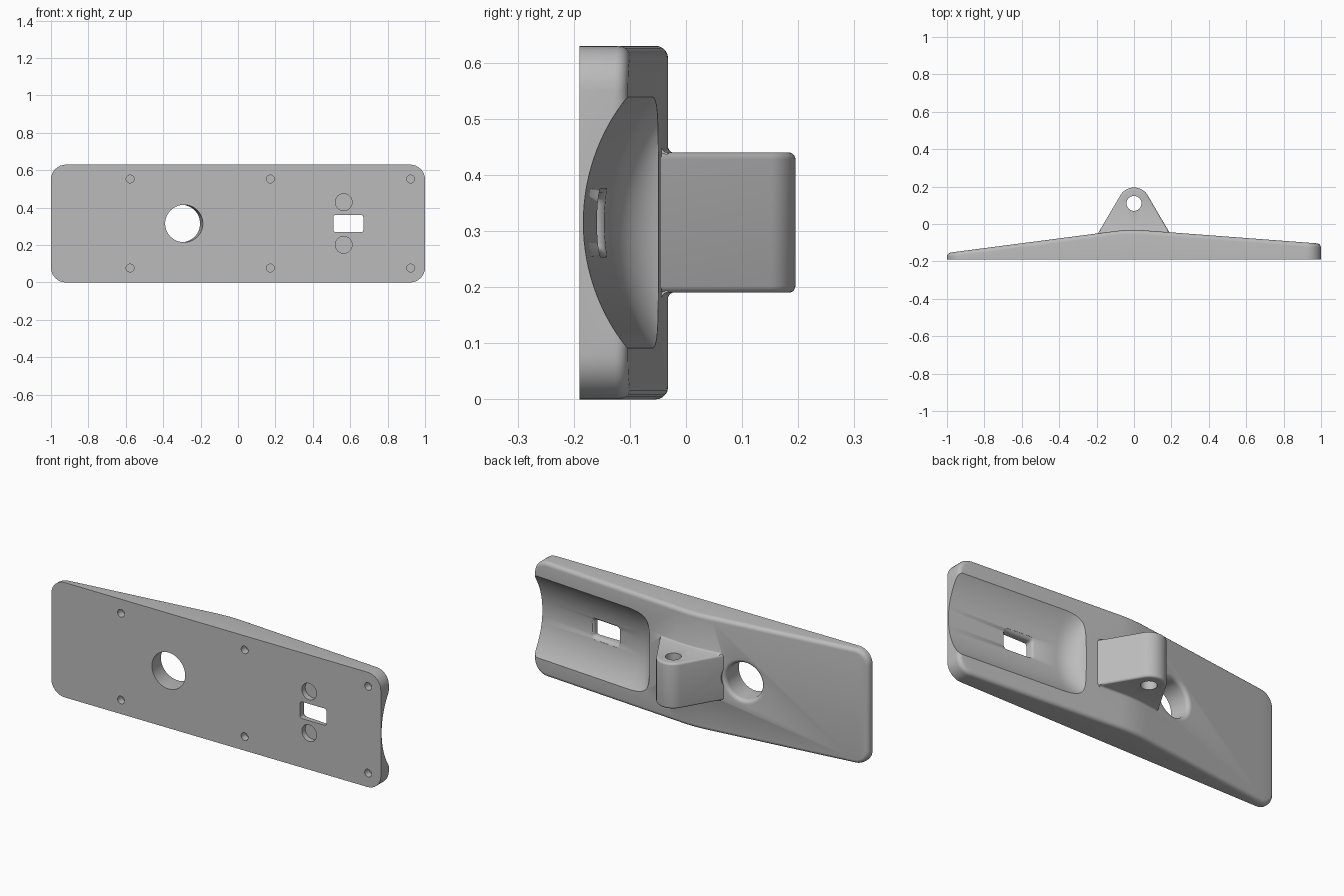
import bpy, bmesh
from math import sin, cos, pi, sqrt, radians

cube = bpy.data.objects.get("Cube")
if cube:
    bpy.data.objects.remove(cube)

MID, FRONT, SLOPE = 0.315, -0.19, 0.075
grey = bpy.data.materials.new("plain_grey")
grey.use_nodes = True
grey.diffuse_color = (0.5, 0.5, 0.5, 1)
grey.node_tree.nodes["Principled BSDF"].inputs["Base Color"].default_value = (0.5, 0.5, 0.5, 1)


def back(x):
    """Depth of the sloping back with its softened ridge."""
    a, b = -0.155 + 0.13 * (x + 1), -0.105 + SLOPE * (1 - x)
    k = 0.016
    h = max(0, k - abs(a - b)) / k
    return min(a, b) - h * h * k / 4


def loft(name, rings, strips=False):
    """Skin closed rings; strips caps the ends with column quads."""
    bm = bmesh.new()
    rows = [[bm.verts.new(p) for p in ring] for ring in rings]
    n = len(rows[0])
    for r, s in zip(rows, rows[1:]):
        for i in range(n):
            bm.faces.new((r[i], r[(i + 1) % n], s[(i + 1) % n], s[i]))
    for r in (rows[0], rows[-1]):
        if strips:
            for i in range(n // 2 - 1):
                bm.faces.new((r[i], r[i + 1], r[n - 2 - i], r[n - 1 - i]))
        else:
            bm.faces.new(r)
    bmesh.ops.recalc_face_normals(bm, faces=bm.faces)
    mesh = bpy.data.meshes.new(name)
    bm.to_mesh(mesh)
    bm.free()
    ob = bpy.data.objects.new(name, mesh)
    bpy.context.collection.objects.link(ob)
    mesh.materials.append(grey)
    return ob


def rounded(w, h, r, xs=(), steps=8):
    """Rounded rectangle outline with matching top and bottom columns."""
    arc = [pi / 2 * i / steps for i in range(steps + 1)]
    top = [(-w + r - r * cos(a), h - r + r * sin(a)) for a in arc]
    top += [(x, h) for x in xs]
    top += [(w - r + r * sin(a), h - r + r * cos(a)) for a in arc]
    return top + [(x, -z) for x, z in reversed(top)]


def circle(r, n=48):
    return [(r * cos(2 * pi * i / n), r * sin(2 * pi * i / n)) for i in range(n)]


def combine(base, other, operation):
    mod = base.modifiers.new(other.name, "BOOLEAN")
    mod.operation, mod.object, mod.solver = operation, other, "EXACT"
    bpy.context.view_layer.objects.active = base
    bpy.ops.object.modifier_apply(modifier=mod.name)
    bpy.data.objects.remove(other)


# Plate with a sloping back and rounded back rim
ridge = [-0.13 + 0.02 * i for i in range(11)]
fillet = 0.022
turns = [pi / 2 * i / 5 for i in range(6)]
rings = [[(x, FRONT, MID + z) for x, z in rounded(1, MID, 0.08, ridge)]]
for a in turns:
    d, drop = fillet * (1 - cos(a)), fillet * (1 - sin(a))
    rings.append([(x, back(x) - drop, MID + z)
                  for x, z in rounded(1 - d, MID - d, 0.08 - d, ridge)])
plate = loft("mounting_plate", rings, strips=True)

# Scooped cradle running out of the left end
R, DEPTH, LIFT = 0.36, 0.078, 0.03
zs = [-0.26 + 0.52 * i / 32 for i in range(33)]


def scoop_ring(t, outer=None):
    ring = []
    for z in zs:
        end = 0.25 + 0.08 * abs(z / 0.26) ** 8
        x = outer or end + 0.12 * (1 - t)
        d = DEPTH - R + sqrt(R * R - z * z)
        y = -0.105 + SLOPE * (1 - x) + LIFT - (d + LIFT) * sqrt(max(0, 1 - t * t))
        ring.append((x, y, MID + z))
    return ring + [(ring[-1][0], 0.1, MID + zs[-1]), (ring[0][0], 0.1, MID + zs[0])]


scoop = loft("cradle_cutter", [scoop_ring(0, 1.1)] + [scoop_ring(sin(pi / 2 * i / 12)) for i in range(13)])
combine(plate, scoop, "DIFFERENCE")


# Pivot lug, tapering to a round top
def lug_ring(d, z):
    r = 0.085 - d
    pts = [(r * cos(radians(a)), 0.11 + r * sin(radians(a)), z) for a in range(30, 151, 6)]
    foot = 0.21 - 1.15 * d
    return pts + [(-foot, -0.08, z), (foot, -0.08, z)]


edge, half = 0.012, 0.125
low = [lug_ring(edge * (1 - sin(a)), MID - half + edge * (1 - cos(a))) for a in turns]
high = [[(x, y, 2 * MID - z) for x, y, z in ring] for ring in reversed(low)]
combine(plate, loft("pivot_lug", low + high), "UNION")

# Concave fillets where the lug meets the plate
for side in (-1, 1):
    rings = []
    for i in range(13):
        x = -0.18 + 0.03 * i
        ring = [(x, back(x) + 0.015 * (1 - sin(a)), MID + side * (half + 0.015 * (1 - cos(a))))
                for a in turns]
        ring = ring[::-1]
        rings.append(ring + [(x, back(x) - 0.01, MID + side * (half - 0.02)),
                             (x, back(x) - 0.01, MID + side * (half + 0.015))])
    rings = [[(x, y, z) for x, y, z in r] for r in rings]
    for r in rings:
        for j, a in enumerate(turns):
            x = r[j][0]
            r[j] = (x, back(x) + 0.014 * (1 - cos(a)) - 0.001,
                    MID + side * (half - 0.001 + 0.014 * (1 - sin(a))))
    combine(plate, loft("lug_fillet", rings), "UNION")

# Lug pin hole
combine(plate, loft("pin_cutter", [[(x, 0.11 + y, z) for x, y in circle(0.04)] for z in (0, 0.6)]),
        "DIFFERENCE")

# Large through hole, square to the sloping back, with a rounded lip
cx, norm = -0.305, sqrt(1 + 0.13 ** 2)
ux, uy, lip = -0.13 / norm, 1 / norm, 0.022
path = [(-0.25, 0.1)] + [(-lip + lip * sin(a), 0.1 + lip * (1 - cos(a))) for a in turns] + [(0.05, 0.1 + lip)]
rings = [[(cx + ux * s + uy * u, back(cx) + uy * s - ux * u, MID + v) for u, v in circle(r, 64)]
         for s, r in path]
combine(plate, loft("hole_cutter", rings), "DIFFERENCE")

# Rectangular slot with a flared inner rim
rings = []
for y, grow in ((-0.3, 0), (-0.168, 0), (-0.16, 0.002), (-0.153, 0.007), (-0.148, 0.015), (-0.1, 0.015)):
    rings.append([(0.59 + x, y - SLOPE * x, MID + z)
                  for x, z in rounded(0.08 + grow, 0.046 + grow, 0.012 + grow, steps=4)])
combine(plate, loft("slot_cutter", rings), "DIFFERENCE")

# Blind screw holes and two round pockets in the front
pockets = [(x, z, 0.021, 0.04) for x in (-0.577, 0.173, 0.923) for z in (-0.238, 0.238)]
pockets += [(0.565, z, 0.045, 0.03) for z in (-0.114, 0.114)]
for px, pz, r, deep in pockets:
    cutter = loft("pocket_cutter", [[(px + x, y, MID + pz + z) for x, z in circle(r, 32)]
                                    for y in (FRONT - 0.05, FRONT + deep)])
    combine(plate, cutter, "DIFFERENCE")

# Smooth curves, crisp edges
bpy.ops.object.select_all(action="DESELECT")
plate.select_set(True)
bpy.context.view_layer.objects.active = plate
bpy.ops.object.shade_smooth_by_angle(angle=radians(32))
